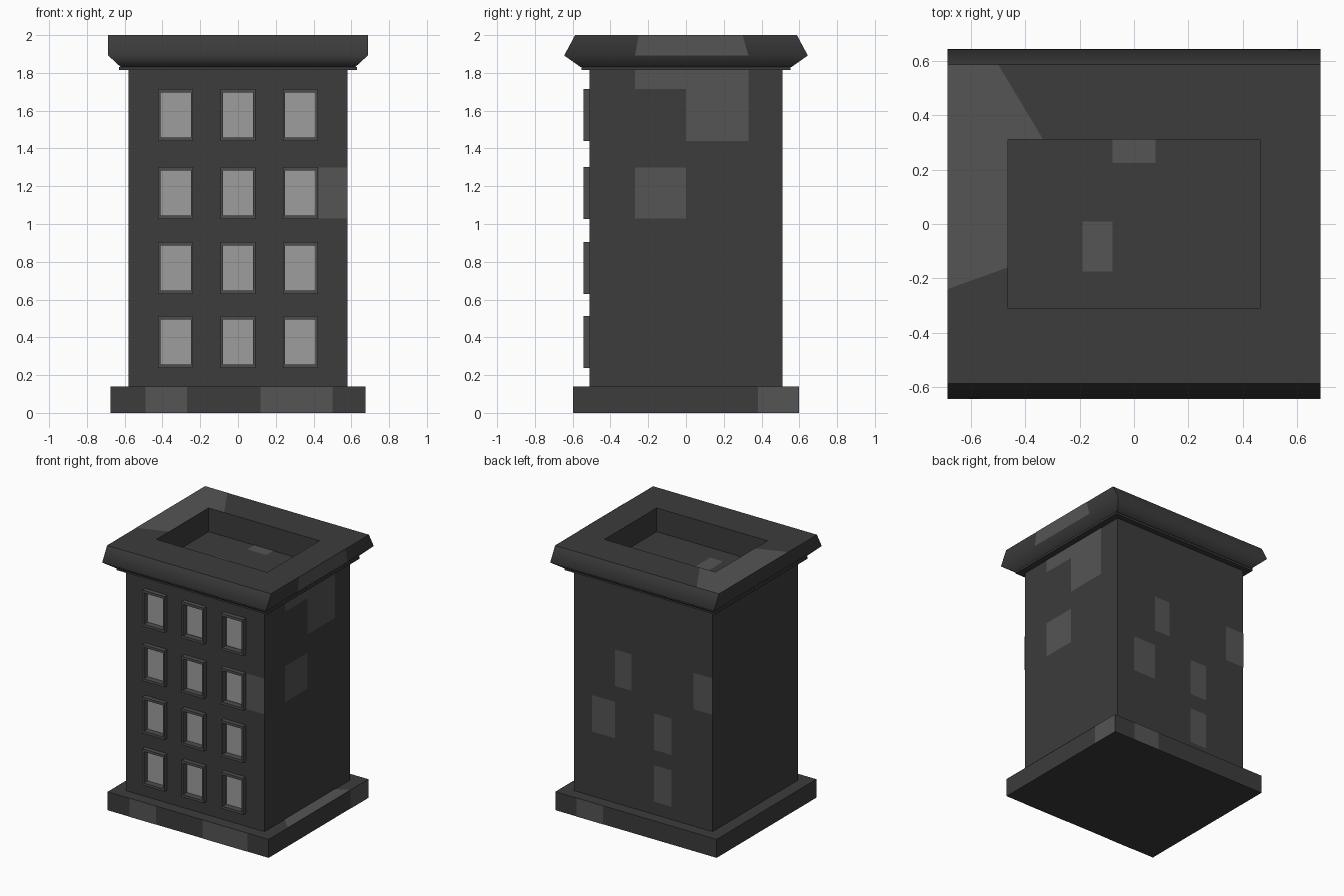
import bpy, bmesh

if "Cube" in bpy.data.objects:
    bpy.data.objects.remove(bpy.data.objects["Cube"])

def material(name, v):
    m = bpy.data.materials.new(name)
    m.diffuse_color = (v, v, v, 1)
    m.use_nodes = True
    m.node_tree.nodes["Principled BSDF"].inputs["Base Color"].default_value = m.diffuse_color
    return m

DARK = material("dark_stone", 0.045)
LIGHT = material("light_stone", 0.09)
FRAME = material("frame_stone", 0.075)
GLASS = material("window_pane", 0.34)

def finish(name, bm, mat, normals=True):
    if normals:
        bmesh.ops.recalc_face_normals(bm, faces=bm.faces)
    me = bpy.data.meshes.new(name)
    bm.to_mesh(me)
    bm.free()
    me.materials.append(mat)
    ob = bpy.data.objects.new(name, me)
    bpy.context.collection.objects.link(ob)
    return ob

def add_box(bm, x0, x1, y0, y1, z0, z1):
    vs = bmesh.ops.create_cube(bm, size=1)["verts"]
    for v in vs:
        v.co = ((x0 + x1) / 2 + v.co.x * (x1 - x0),
                (y0 + y1) / 2 + v.co.y * (y1 - y0),
                (z0 + z1) / 2 + v.co.z * (z1 - z0))

def box(name, mat, *dims):
    bm = bmesh.new()
    add_box(bm, *dims)
    return finish(name, bm, mat)

def loft(bm, rings):
    """Join rectangles given as (x0, x1, half-height v, function to 3D)."""
    loops = [[bm.verts.new(p) for p in r] for r in rings]
    for a, b in zip(loops, loops[1:]):
        for i in range(4):
            j = (i + 1) % 4
            bm.faces.new((a[i], a[j], b[j], b[i]))
    return loops

BX, BY = 0.58, 0.51          # body half sizes
COLS = (-0.33, 0.0, 0.33)
ROWS = (0.375, 0.768, 1.165, 1.578)
WALL_Y, FRAME_Y, PANE_Y = -BY, -0.543, -0.495

# plinth and body
box("plinth", DARK, -0.675, 0.675, -0.597, 0.597, 0, 0.14)
body = box("body", DARK, -BX, BX, -BY, BY, 0.14, 1.815)

# window openings
bm = bmesh.new()
for x in COLS:
    for z in ROWS:
        add_box(bm, x - 0.08, x + 0.08, -0.6, PANE_Y, z - 0.119, z + 0.119)
cutter = finish("window_cutter", bm, DARK)
cutter.hide_render = True
cutter.hide_viewport = True
mod = body.modifiers.new("windows", "BOOLEAN")
mod.operation = "DIFFERENCE"
mod.solver = "EXACT"
mod.object = cutter

# window frames and panes
def window_ring(x, z, hx, hz, y):
    return [(x - hx, y, z - hz), (x + hx, y, z - hz), (x + hx, y, z + hz), (x - hx, y, z + hz)]

frames, panes = bmesh.new(), bmesh.new()
for x in COLS:
    for z in ROWS:
        loft(frames, [window_ring(x, z, 0.093, 0.138, WALL_Y),
                      window_ring(x, z, 0.093, 0.138, FRAME_Y),
                      window_ring(x, z, 0.08, 0.119, FRAME_Y),
                      window_ring(x, z, 0.08, 0.119, PANE_Y)])
        panes.faces.new([panes.verts.new(p) for p in window_ring(x, z, 0.08, 0.119, PANE_Y - 0.002)])
finish("window_frames", frames, FRAME, normals=False)
finish("window_panes", panes, GLASS, normals=False)

# cornice with sunken roof
def level(hx, hy, z):
    return [(-hx, -hy, z), (hx, -hy, z), (hx, hy, z), (-hx, hy, z)]

bm = bmesh.new()
loops = loft(bm, [level(0.63, 0.553, 1.815), level(0.63, 0.553, 1.83),
                  level(0.622, 0.56, 1.832), level(0.687, 0.645, 1.892),
                  level(0.687, 0.587, 2.0), level(0.465, 0.312, 2.0),
                  level(0.465, 0.312, 1.82)])
bm.faces.new(loops[-1])
bm.faces.new(loops[0][::-1])
soft = set(loops[3])
for f in bm.faces:
    f.smooth = True
for e in bm.edges:
    e.smooth = e.verts[0] in soft and e.verts[1] in soft
finish("cornice", bm, DARK)

# lighter stone patches laid on the surfaces
patches = bmesh.new()
E = 0.002

def patch(points, outward):
    f = patches.faces.new([patches.verts.new(p) for p in points])
    f.normal_update()
    if sum(a * b for a, b in zip(f.normal, outward)) < 0:
        f.normal_flip()

def rect_y(y, x0, x1, z0, z1):
    patch([(x0, y, z0), (x1, y, z0), (x1, y, z1), (x0, y, z1)], (0, y, 0))

def rect_x(x, y0, y1, z0, z1):
    patch([(x, y0, z0), (x, y1, z0), (x, y1, z1), (x, y0, z1)], (x, 0, 0))

def flat(z, outline):
    patch([(x, y, z) for x, y in outline], (0, 0, 1))

# front and back
for x0, x1 in ((-0.49, -0.27), (0.12, 0.5)):
    rect_y(-0.597 - E, x0, x1, 0, 0.14)
rect_y(0.597 + E, 0.275, 0.5, 0, 0.14)
rect_y(-BY - E, 0.425, BX, 1.03, 1.30)
for x0, x1, row in ((0.10, 0.235, 2), (0.235, 0.43, 1), (-0.235, -0.09, 1),
                    (-0.235, -0.09, 0), (-BX, -0.42, 2)):
    rect_y(BY + E, x0, x1, ROWS[row] - 0.138, ROWS[row] + 0.138)
# right side
rect_x(BX + E, -0.27, 0, 1.03, 1.30)
rect_x(BX + E, -0.27, 0, 1.715, 1.815)
rect_x(BX + E, 0, 0.33, 1.44, 1.815)
rect_x(0.675 + E, 0.38, 0.597, 0, 0.14)
X = 0.687 + E
patch([(X, -0.27, 1.892), (X, 0.33, 1.892), (X, 0.30, 2.0), (X, -0.25, 2.0)], (1, 0, 0))
# plinth ledge, rim and roof
flat(0.14 + E, [(0.58, -0.27), (0.675, -0.37), (0.675, 0.38), (0.58, 0.33)])
flat(2.0 + E / 2, [(-0.687, 0.587), (-0.687, -0.24), (-0.465, -0.16),
                   (-0.465, 0.312), (-0.335, 0.312), (-0.5, 0.587)])
flat(1.82 + E, [(-0.08, 0.225), (0.08, 0.225), (0.08, 0.312), (-0.08, 0.312)])
flat(1.82 + E, [(-0.19, -0.175), (-0.08, -0.175), (-0.08, 0.01), (-0.19, 0.01)])
finish("stone_patches", patches, LIGHT, normals=False)
